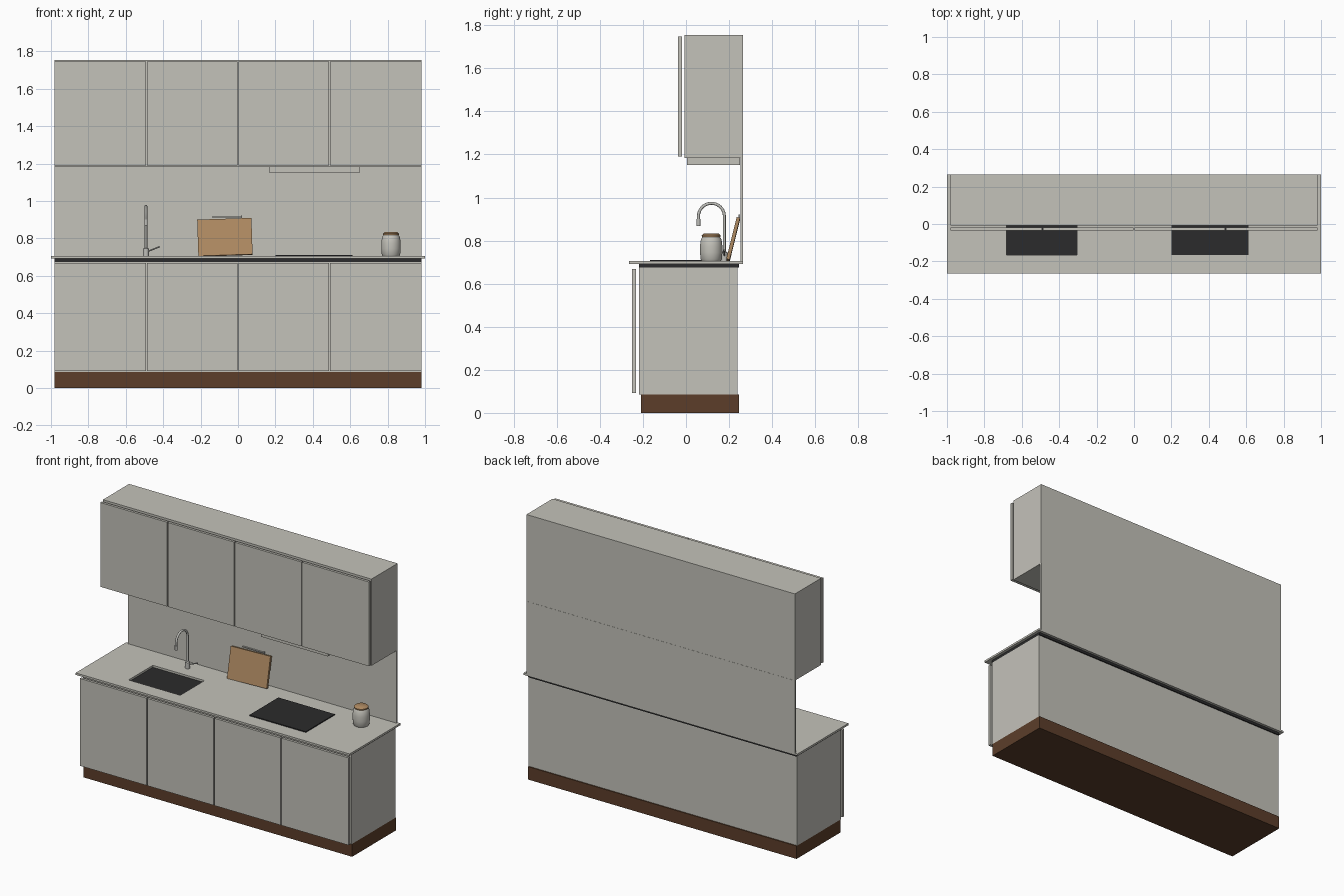
import bpy, bmesh, math
from mathutils import Vector

cube = bpy.data.objects.get("Cube")
if cube:
    bpy.data.objects.remove(cube)


def material(name, rgb):
    m = bpy.data.materials.new(name)
    m.use_nodes = True
    m.diffuse_color = (*rgb, 1)
    m.node_tree.nodes["Principled BSDF"].inputs["Base Color"].default_value = (*rgb, 1)
    return m


cream = material("cream_grey", (0.55, 0.54, 0.49))
brown = material("dark_brown", (0.107, 0.048, 0.023))
black = material("black", (0.024, 0.024, 0.025))
wood = material("light_wood", (0.42, 0.25, 0.12))
steel = material("steel", (0.52, 0.52, 0.49))


def add(name, bm, mat, smooth=False):
    mesh = bpy.data.meshes.new(name)
    bmesh.ops.recalc_face_normals(bm, faces=bm.faces)
    bm.to_mesh(mesh)
    bm.free()
    mesh.materials.append(mat)
    ob = bpy.data.objects.new(name, mesh)
    bpy.context.collection.objects.link(ob)
    if smooth:
        bpy.ops.object.select_all(action="DESELECT")
        ob.select_set(True)
        bpy.context.view_layer.objects.active = ob
        bpy.ops.object.shade_smooth_by_angle(angle=math.radians(40))
    return ob


def box(name, x, y, z, mat):
    """Box from (low, high) ranges on each axis."""
    bm = bmesh.new()
    bmesh.ops.create_cube(bm, size=1)
    for v in bm.verts:
        v.co = Vector([(r[0] + r[1]) / 2 + c * (r[1] - r[0]) for r, c in zip((x, y, z), v.co)])
    return add(name, bm, mat)


def lathe(name, profile, centre, mat):
    """Spin (radius, height) points around a vertical axis."""
    bm = bmesh.new()
    verts = [bm.verts.new((r, 0, z)) for r, z in profile]
    edges = [bm.edges.new(pair) for pair in zip(verts, verts[1:])]
    bmesh.ops.spin(bm, geom=verts + edges, cent=(0, 0, 0), axis=(0, 0, 1),
                   angle=math.tau, steps=32)
    bmesh.ops.remove_doubles(bm, verts=bm.verts, dist=0.0001)
    ob = add(name, bm, mat, smooth=True)
    ob.location = centre
    return ob


def tube(name, points, radius, mat):
    curve = bpy.data.curves.new(name, "CURVE")
    curve.dimensions = "3D"
    curve.bevel_depth = radius
    curve.bevel_resolution = 4
    curve.use_fill_caps = True
    spline = curve.splines.new("POLY")
    spline.points.add(len(points) - 1)
    for p, co in zip(spline.points, points):
        p.co = (*co, 1)
        p.radius = 1
    spline.use_smooth = True
    curve.materials.append(mat)
    ob = bpy.data.objects.new(name, curve)
    bpy.context.collection.objects.link(ob)
    return ob


# Cabinet bodies, plinth, shadow strip and backsplash
W = (-0.98, 0.98)
box("plinth", W, (-0.21, 0.247), (0, 0.085), brown)
box("base_cabinet", W, (-0.218, 0.24), (0.085, 0.675), cream)
box("shadow_strip", W, (-0.218, 0.247), (0.675, 0.692), black)
box("backsplash", W, (0.253, 0.265), (0.705, 1.183), cream)
box("wall_cabinet", W, (-0.008, 0.264), (1.183, 1.755), cream)
box("extractor_hood", (0.165, 0.652), (0.005, 0.25), (1.152, 1.183), cream)

# Four doors on each row, standing slightly clear of the bodies
DOOR = 0.49
for i in range(4):
    x = (-0.98 + i * DOOR + 0.003 * (i > 0), -0.98 + (i + 1) * DOOR - 0.003 * (i < 3))
    box(f"base_door_{i + 1}", x, (-0.25, -0.233), (0.092, 0.668), cream)
    box(f"wall_door_{i + 1}", x, (-0.036, -0.019), (1.191, 1.747), cream)

# Worktop pieces around the sink opening
DEPTH, TOP = (-0.265, 0.265), (0.692, 0.705)
SINK = (-0.683, -0.306)
box("worktop_left_end", (-1, SINK[0]), DEPTH, TOP, cream)
box("worktop_main", (SINK[1], 1), DEPTH, TOP, cream)
box("worktop_sink_front", SINK, (DEPTH[0], -0.165), TOP, cream)
box("worktop_sink_back", SINK, (0.088, DEPTH[1]), TOP, cream)
box("cooktop", (0.2, 0.612), (-0.167, 0.135), (0.705, 0.711), black)

# Tap: base, swan neck, spout tip and lever
TX, TY = -0.492, 0.178
lathe("tap_base", [(0, 0), (0.015, 0), (0.015, 0.04), (0.008, 0.045), (0, 0.045)],
      (TX, TY, 0.705), steel)
R = 0.06
neck = [(TX, TY, 0.72)]
neck += [(TX, TY - R + R * math.cos(a), 0.913 + R * math.sin(a))
         for a in [math.pi * k / 20 for k in range(21)]]
neck.append((TX, TY - 2 * R, 0.875))
tube("tap_neck", neck, 0.007, steel)
tube("tap_spout", [(TX, TY - 2 * R, 0.9), (TX, TY - 2 * R, 0.868)], 0.009, steel)
tube("tap_lever", [(TX, TY, 0.727), (-0.418, TY, 0.756)], 0.004, steel)

# Chopping board leaning on the backsplash, with its thin handle
board = box("chopping_board", (-0.145, 0.145), (-0.008, 0.008), (0, 0.2), wood)
board.location = (-0.067, 0.195, 0.709)
board.rotation_euler = (math.radians(-14), math.radians(-1.8), 0)
box("board_handle", (-0.14, 0.02), (0.243, 0.251), (0.911, 0.917), steel)
box("handle_peg", (0.016, 0.021), (0.243, 0.251), (0.9, 0.922), steel)

# Storage jar with a wooden lid
JAR = (0.818, 0.117, 0.705)
lathe("jar_body", [(0, 0), (0.044, 0), (0.049, 0.008), (0.052, 0.04), (0.052, 0.07),
                   (0.048, 0.1), (0.041, 0.112), (0, 0.112)], JAR, cream)
lathe("jar_lid", [(0, 0.112), (0.043, 0.112), (0.044, 0.12), (0.034, 0.128), (0, 0.129)],
      JAR, wood)
